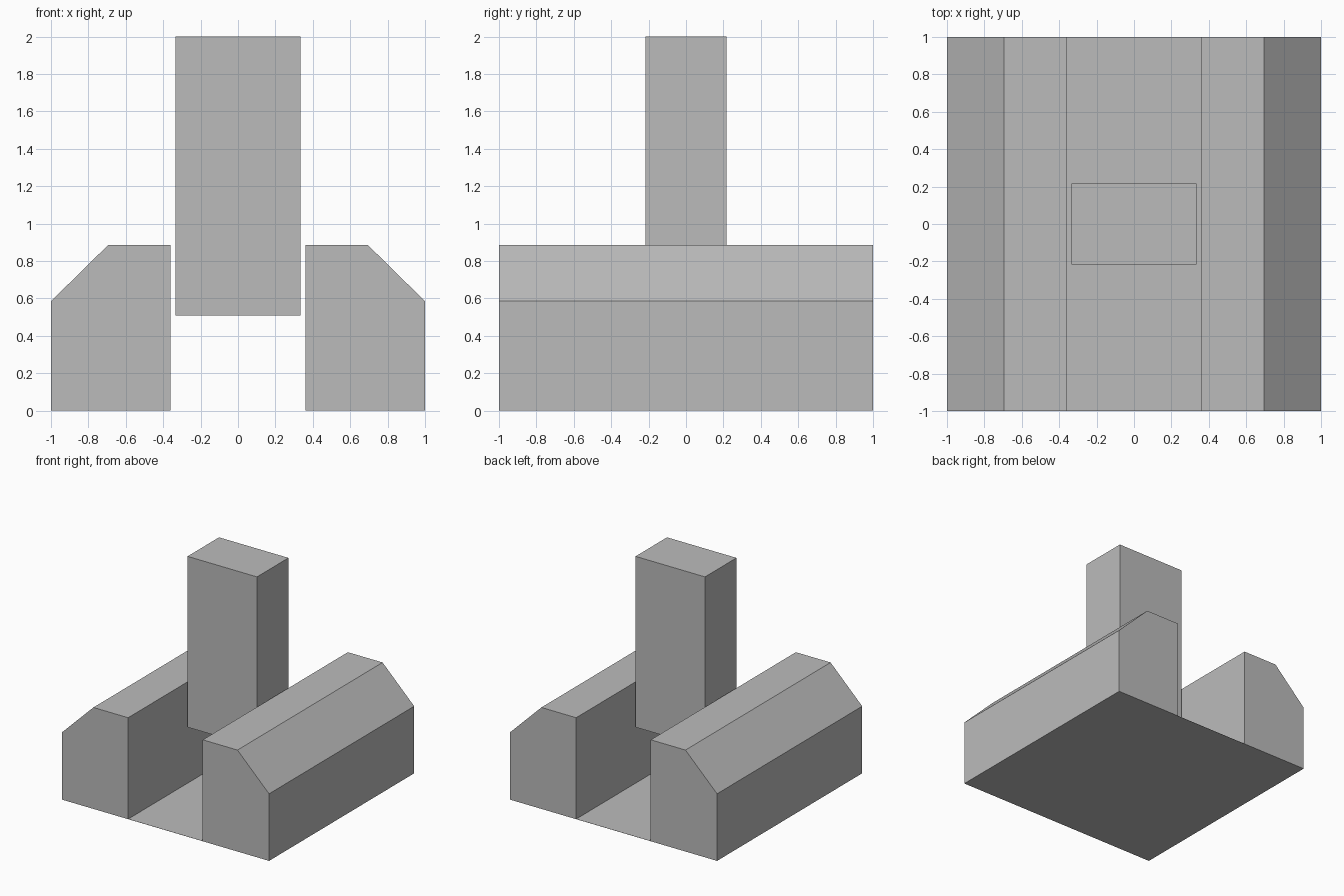
import bpy
import bmesh

if "Cube" in bpy.data.objects:
    bpy.data.objects.remove(bpy.data.objects["Cube"], do_unlink=True)

grey = bpy.data.materials.new("plain grey")
grey.use_nodes = True
colour = (0.5, 0.5, 0.5, 1)
grey.diffuse_color = colour
grey.node_tree.nodes["Principled BSDF"].inputs["Base Color"].default_value = colour


def extrude_profile(name, profile, y_front, y_back):
    """Sweep an (x, z) outline along y into a closed solid."""
    bm = bmesh.new()
    face = bm.faces.new([bm.verts.new((x, y_front, z)) for x, z in profile])
    swept = bmesh.ops.extrude_face_region(bm, geom=[face])["geom"]
    verts = [v for v in swept if isinstance(v, bmesh.types.BMVert)]
    bmesh.ops.translate(bm, verts=verts, vec=(0, y_back - y_front, 0))
    bmesh.ops.recalc_face_normals(bm, faces=bm.faces)
    mesh = bpy.data.meshes.new(name)
    bm.to_mesh(mesh)
    bm.free()
    mesh.materials.append(grey)
    obj = bpy.data.objects.new(name, mesh)
    bpy.context.collection.objects.link(obj)
    return obj


# Channel base: two chamfered walls joined by a paper-thin floor
floor = 0.001
half = [(0.36, floor), (0.36, 0.885), (0.695, 0.885), (1, 0.585), (1, 0)]
mirrored = [(-x, z) for x, z in reversed(half)]
extrude_profile("channel_base", half + mirrored, -1, 1)

# Upright block hovering in the middle of the channel
w, bottom, top = 0.335, 0.51, 2
extrude_profile("center_block", [(-w, bottom), (w, bottom), (w, top), (-w, top)], -0.217, 0.217)
